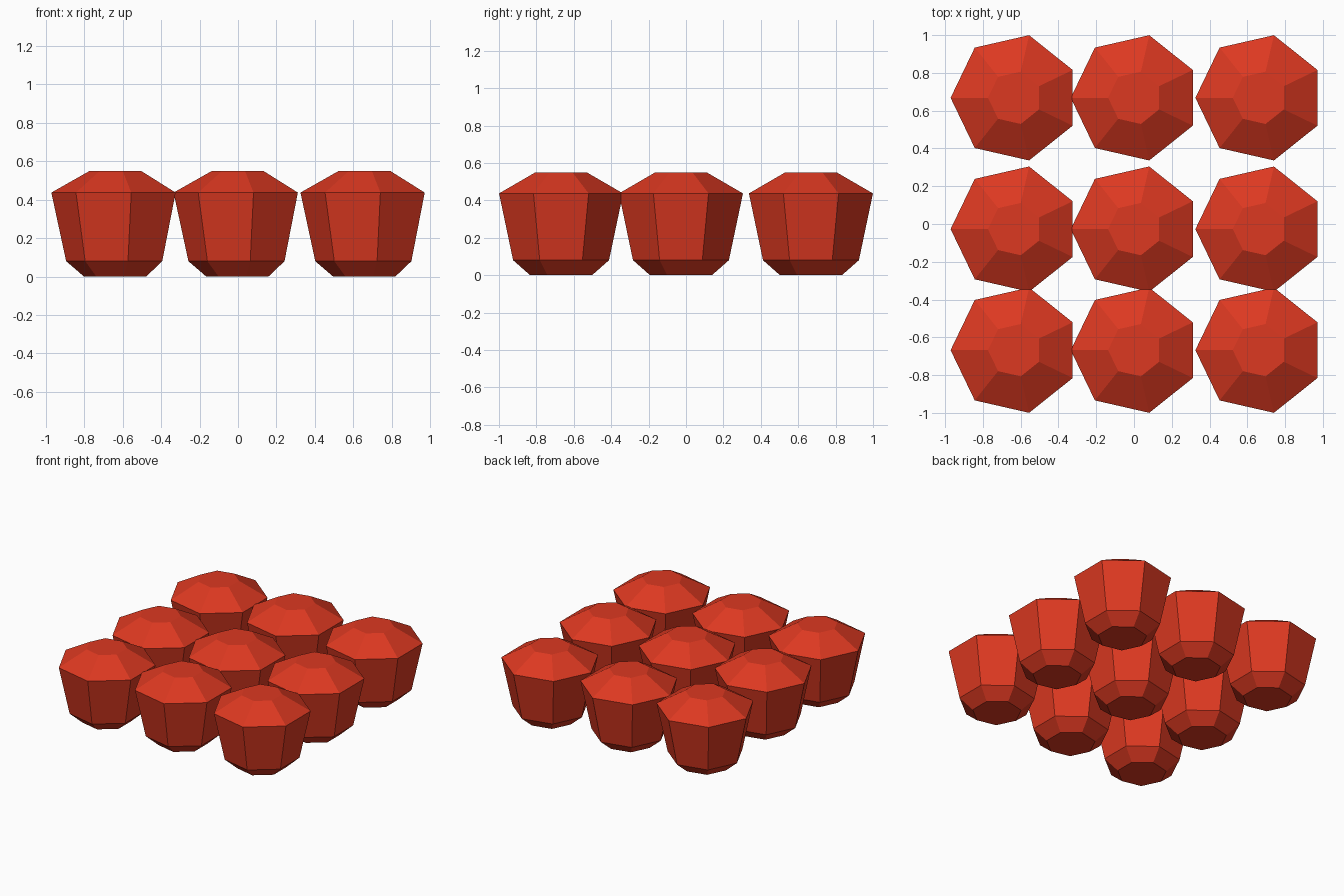
import bpy, bmesh
from math import cos, sin, tau, pi

if "Cube" in bpy.data.objects:
    bpy.data.objects.remove(bpy.data.objects["Cube"])

SIDES = 7
PROFILE = [(0.17, 0.0), (0.263, 0.08), (0.34, 0.437), (0.142, 0.549)]  # radius, height
COLUMNS = [-0.631, 0.005, 0.665]
ROWS = [-0.668, -0.027, 0.668]

red = bpy.data.materials.new("red")
red.diffuse_color = (0.72, 0.04, 0.015, 1)
red.use_nodes = True
red.node_tree.nodes["Principled BSDF"].inputs["Base Color"].default_value = red.diffuse_color

# One faceted, closed heptagonal berry, shared by all copies
bm = bmesh.new()
rings = [[bm.verts.new((r * cos(pi + i * tau / SIDES), r * sin(pi + i * tau / SIDES), z))
          for i in range(SIDES)] for r, z in PROFILE]
for low, high in zip(rings, rings[1:]):
    for i in range(SIDES):
        j = (i + 1) % SIDES
        bm.faces.new((low[i], low[j], high[j], high[i]))
bm.faces.new(rings[0][::-1])
bm.faces.new(rings[-1])
bmesh.ops.recalc_face_normals(bm, faces=bm.faces)
mesh = bpy.data.meshes.new("faceted_berry")
bm.to_mesh(mesh)
bm.free()
mesh.materials.append(red)

# Three by three grid
for r, y in enumerate(ROWS):
    for c, x in enumerate(COLUMNS):
        berry = bpy.data.objects.new(f"berry_row{r + 1}_column{c + 1}", mesh)
        berry.location = (x, y, 0)
        bpy.context.collection.objects.link(berry)
